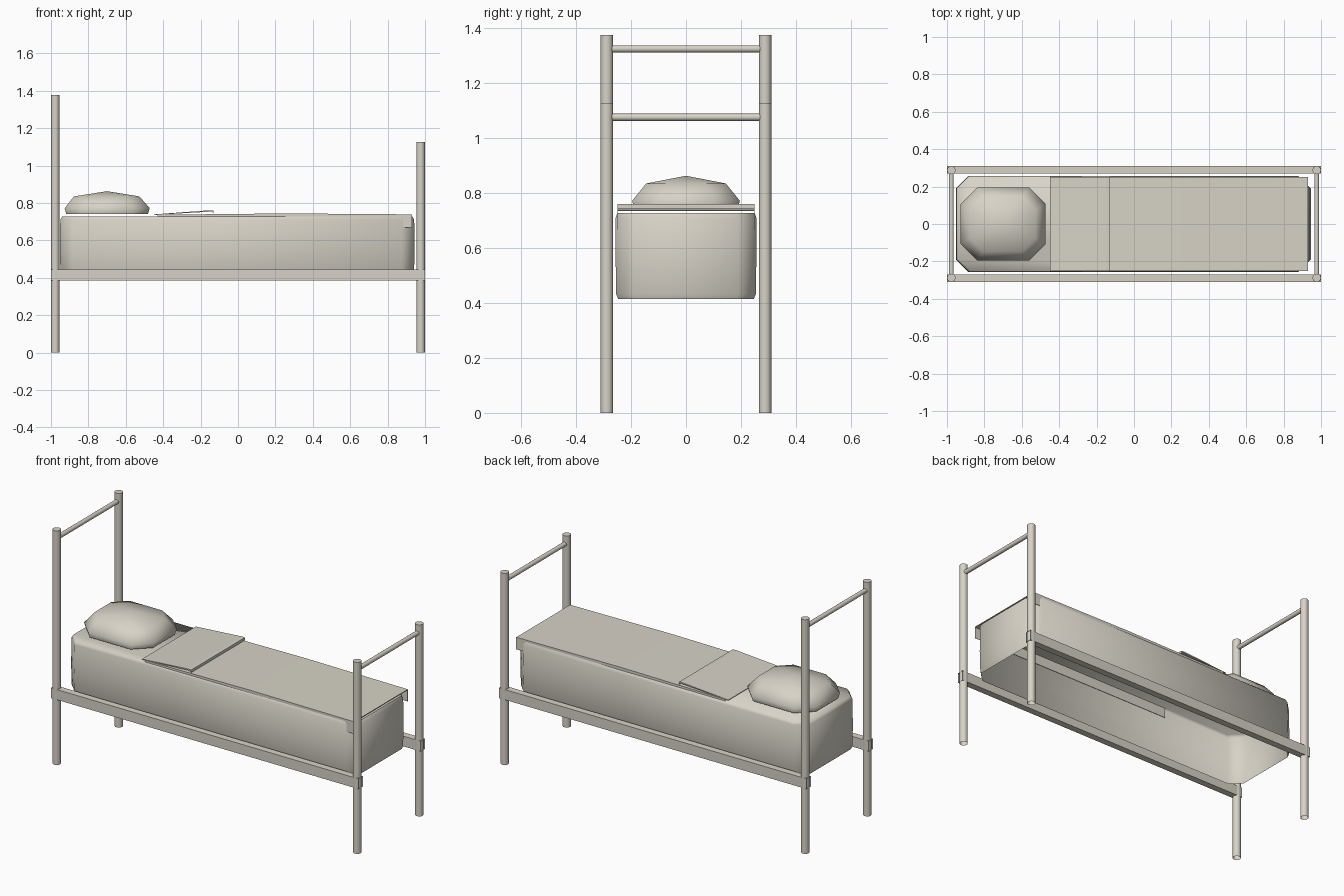
import bpy, bmesh, math

if "Cube" in bpy.data.objects:
    bpy.data.objects.remove(bpy.data.objects["Cube"])

# One flat colour for the whole bed
mat = bpy.data.materials.new("warm_grey")
mat.diffuse_color = (0.68, 0.65, 0.57, 1)
mat.use_nodes = True
mat.node_tree.nodes["Principled BSDF"].inputs["Base Color"].default_value = mat.diffuse_color


def finish(name, bm, smooth=None, drop=None):
    """Make an object; faces whose normal points along `drop` are left open."""
    bmesh.ops.recalc_face_normals(bm, faces=bm.faces)
    if drop:
        gone = [f for f in bm.faces if drop(f.normal)]
        bmesh.ops.delete(bm, geom=gone, context='FACES')
    mesh = bpy.data.meshes.new(name)
    bm.to_mesh(mesh)
    bm.free()
    mesh.materials.append(mat)
    ob = bpy.data.objects.new(name, mesh)
    bpy.context.collection.objects.link(ob)
    if smooth:
        bpy.ops.object.select_all(action='DESELECT')
        ob.select_set(True)
        bpy.context.view_layer.objects.active = ob
        bpy.ops.object.shade_smooth_by_angle(angle=math.radians(smooth))
    return ob


def facing_down(n):
    return n.z < -0.9


def facing_ends(n):
    return abs(n.x) > 0.9


def box(name, lo, hi, drop=None):
    bm = bmesh.new()
    bmesh.ops.create_cube(bm, size=1)
    for v in bm.verts:
        v.co = [(a + b) / 2 + c * (b - a) for a, b, c in zip(lo, hi, v.co)]
    return finish(name, bm, drop=drop)


def rod(name, radius, length, loc, along_y=False):
    bm = bmesh.new()
    bmesh.ops.create_cone(bm, cap_ends=True, segments=16,
                          radius1=radius, radius2=radius, depth=length)
    ob = finish(name, bm, 40, facing_down)
    ob.location = loc
    if along_y:
        ob.rotation_euler.x = math.pi / 2
    return ob


def octagon_loft(name, rings, smooth, peak=None, drop=None):
    """Stack of cut-corner rectangles: (x0, x1, half_y, corner cut, z)."""
    bm = bmesh.new()
    loops = []
    for x0, x1, y, c, z in rings:
        pts = [(x0 + c, -y), (x1 - c, -y), (x1, -y + c), (x1, y - c),
               (x1 - c, y), (x0 + c, y), (x0, y - c), (x0, -y + c)]
        loops.append([bm.verts.new((px, py, z)) for px, py in pts])
    for a, b in zip(loops, loops[1:]):
        for i in range(8):
            j = (i + 1) % 8
            bm.faces.new((a[i], a[j], b[j], b[i]))
    bm.faces.new(loops[0][::-1])
    if peak:
        tip = bm.verts.new(peak)
        for i in range(8):
            bm.faces.new((loops[-1][i], loops[-1][(i + 1) % 8], tip))
    else:
        bm.faces.new(loops[-1])
    return finish(name, bm, smooth, drop)


def strip(name, profile, half_y):
    """Closed x-z outline extruded across the bed."""
    bm = bmesh.new()
    face = bm.faces.new([bm.verts.new((x, -half_y, z)) for x, z in profile])
    new = bmesh.ops.extrude_face_region(bm, geom=[face])["geom"]
    bmesh.ops.translate(bm, vec=(0, 2 * half_y, 0),
                        verts=[g for g in new if isinstance(g, bmesh.types.BMVert)])
    return finish(name, bm)


# Open-bottomed posts with cross bars, tall at the head and lower at the foot
for end, x, height, bar_z in (("head", -0.977, 1.376, 1.325),
                              ("foot", 0.977, 1.126, 1.076)):
    for side, y in (("front", -0.288), ("back", 0.288)):
        rod(f"{end}_{side}_post", 0.0225, height, (x, y, height / 2))
    rod(f"{end}_bar", 0.013, 0.56, (x, 0, bar_z), along_y=True)

# Long side rails, hollow with open ends
for side, y in (("front", -0.289), ("back", 0.289)):
    box(f"{side}_rail", (-1, y - 0.02, 0.385), (1, y + 0.02, 0.445), facing_ends)

# Mattress shell with cut corners, open underneath
octagon_loft("mattress", [
    (-0.942, 0.935, 0.247, 0.06, 0.415),
    (-0.949, 0.941, 0.254, 0.065, 0.432),
    (-0.953, 0.945, 0.256, 0.067, 0.55),
    (-0.95, 0.942, 0.256, 0.067, 0.71),
    (-0.94, 0.933, 0.25, 0.065, 0.727)], 60, drop=facing_down)

# Pillow
octagon_loft("pillow", [
    (-0.918, -0.482, 0.187, 0.085, 0.74),
    (-0.927, -0.472, 0.196, 0.09, 0.772),
    (-0.877, -0.527, 0.145, 0.07, 0.835)], 60, (-0.70, 0, 0.863))

# Sheet over the mattress with a short drop along both long sides
strip("sheet", [(-0.43, 0.734), (0.929, 0.735), (0.929, 0.739),
                (0.25, 0.744), (-0.43, 0.737)], 0.25)
for side, y in (("front", -0.249), ("back", 0.249)):
    box(f"sheet_{side}_drop", (-0.43, y - 0.001, 0.668), (0.929, y + 0.001, 0.737))

# Turned-back fold of the sheet
strip("sheet_fold", [(-0.45, 0.736), (-0.14, 0.754), (-0.13, 0.744),
                     (-0.13, 0.76), (-0.15, 0.761), (-0.45, 0.739)], 0.25)
